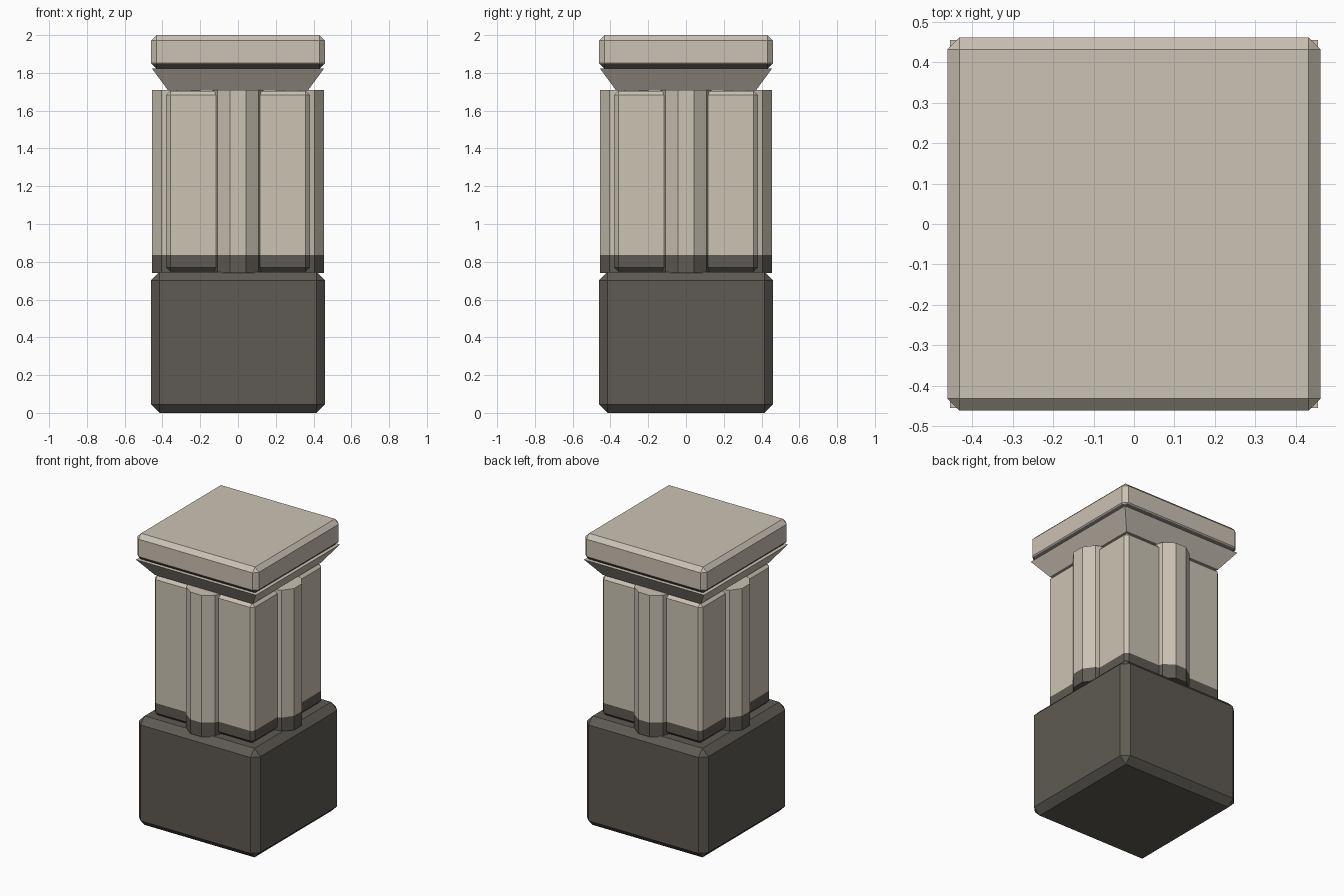
import bpy, bmesh, math
from mathutils import Matrix

if "Cube" in bpy.data.objects:
    bpy.data.objects.remove(bpy.data.objects["Cube"])


def material(name, srgb):
    m = bpy.data.materials.new(name)
    lin = [((c / 255 + 0.055) / 1.055) ** 2.4 for c in srgb]
    m.diffuse_color = (*lin, 1)
    m.use_nodes = True
    m.node_tree.nodes["Principled BSDF"].inputs["Base Color"].default_value = m.diffuse_color
    return m


stone = material("pale_stone", (203, 194, 180))
shaft_stone = material("shaft_stone", (203, 195, 179))
dark = material("dark_stone", (94, 90, 83))


def finish(name, bm, mats, split_z=None):
    """Make the object; faces below split_z take the second material."""
    if split_z is not None:
        bmesh.ops.bisect_plane(bm, geom=bm.verts[:] + bm.edges[:] + bm.faces[:],
                               plane_co=(0, 0, split_z), plane_no=(0, 0, 1))
        for f in bm.faces:
            f.material_index = int(f.calc_center_median().z < split_z)
    bmesh.ops.recalc_face_normals(bm, faces=bm.faces[:])
    me = bpy.data.meshes.new(name)
    bm.to_mesh(me)
    bm.free()
    for m in mats:
        me.materials.append(m)
    ob = bpy.data.objects.new(name, me)
    bpy.context.collection.objects.link(ob)
    return ob


def block(name, half, z0, z1, bevel, mats, split_z=None):
    """Square block with every edge chamfered."""
    bm = bmesh.new()
    bmesh.ops.create_cube(bm, size=1, matrix=Matrix.Translation((0, 0, (z0 + z1) / 2))
                          @ Matrix.Diagonal((2 * half, 2 * half, z1 - z0, 1)))
    bmesh.ops.bevel(bm, geom=bm.edges[:], offset=bevel, segments=1, affect='EDGES')
    return finish(name, bm, mats, split_z)


# Stacked chamfered blocks
block("base", 0.461, 0, 0.747, 0.045, [dark])
block("shaft", 0.38, 0.747, 1.705, 0.022, [shaft_stone, dark], 0.837)
block("cap", 0.461, 1.823, 2.0, 0.029, [stone, dark], 1.846)

# Flared moulding under the cap
bm = bmesh.new()
bmesh.ops.create_cone(bm, cap_ends=True, segments=4, radius1=0.37 * math.sqrt(2),
                      radius2=0.455 * math.sqrt(2), depth=0.115,
                      matrix=Matrix.Translation((0, 0, 1.7645)) @ Matrix.Rotation(math.pi / 4, 4, 'Z'))
finish("flared_moulding", bm, [stone])

# Ten-sided half columns, one on each side
R = 0.135
for i, side in enumerate(("right", "back", "left", "front")):
    bm = bmesh.new()
    bmesh.ops.create_cone(bm, cap_ends=True, segments=10, radius1=R, radius2=R, depth=0.97,
                          matrix=Matrix.Rotation(i * math.pi / 2, 4, 'Z')
                          @ Matrix.Translation((0.461 - R, 0, 1.225))
                          @ Matrix.Rotation(math.pi / 2, 4, 'Z')
                          @ Matrix.Rotation(math.pi / 2, 4, 'Z'))
    finish("column_" + side, bm, [shaft_stone, dark], 0.837)
